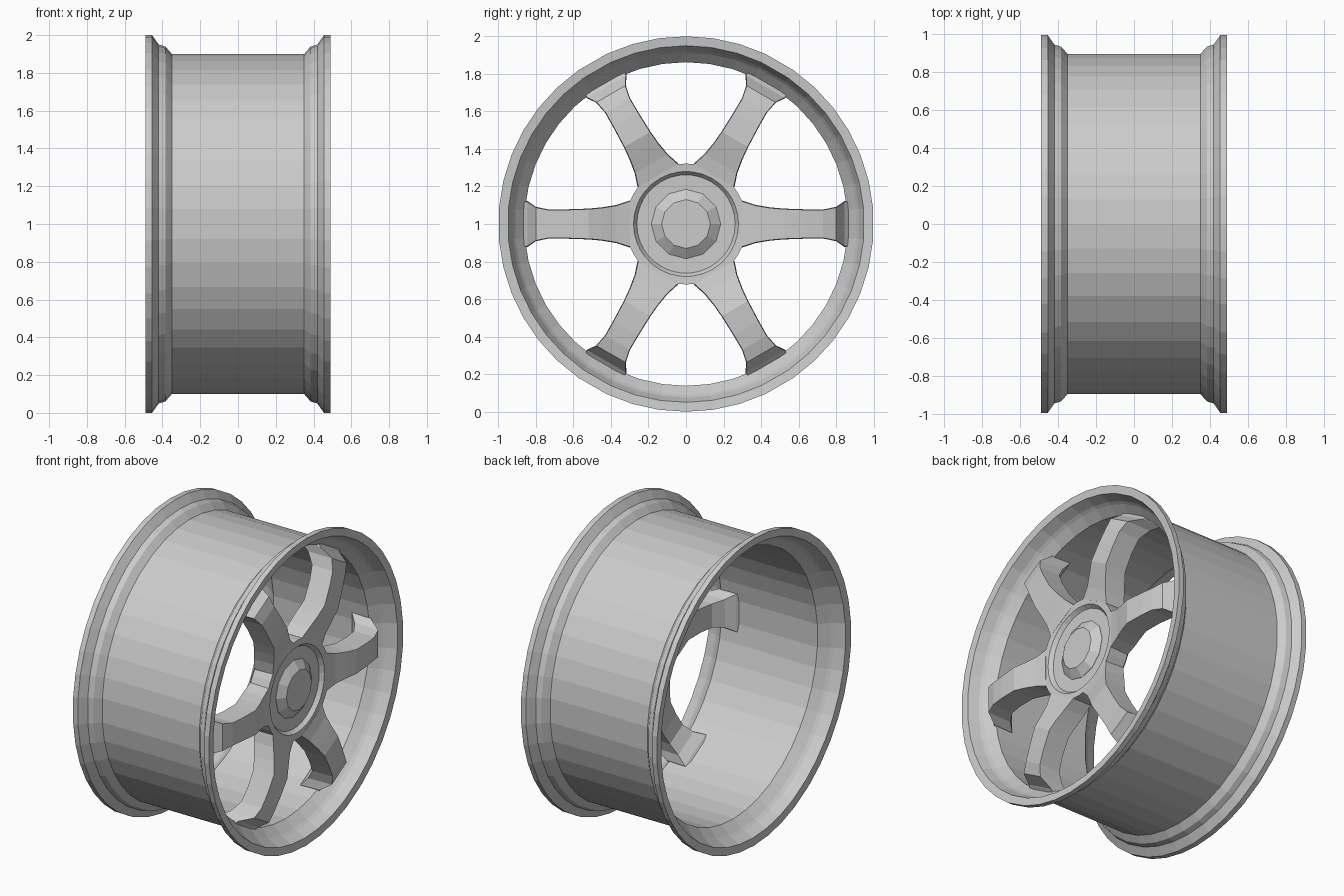
import bpy, bmesh
from math import sin, cos, radians

if "Cube" in bpy.data.objects:
    bpy.data.objects.remove(bpy.data.objects["Cube"])

CZ = 1.0  # axle height


def point(x, r, deg):
    a = radians(deg)
    return (x, r * cos(a), CZ + r * sin(a))


def finish(name, bm):
    bmesh.ops.recalc_face_normals(bm, faces=bm.faces)
    me = bpy.data.meshes.new(name)
    bm.to_mesh(me)
    bm.free()
    ob = bpy.data.objects.new(name, me)
    bpy.context.collection.objects.link(ob)
    return ob


def revolve(name, profile, angles, closed):
    """Turn an (x, r) profile about the axle; open profiles get end caps."""
    bm = bmesh.new()
    rings = [[bm.verts.new(point(x, r, a)) for a in angles] for x, r in profile]
    n = len(angles)
    pairs = list(zip(rings, rings[1:]))
    if closed:
        pairs.append((rings[-1], rings[0]))
    else:
        bm.faces.new(rings[0])
        bm.faces.new(rings[-1])
    for p, q in pairs:
        for i in range(n):
            j = (i + 1) % n
            bm.faces.new((p[i], p[j], q[j], q[i]))
    return finish(name, bm)


# Rim barrel: one wide facet behind each spoke, six across each window
outer = [(0.35, 0.90), (0.385, 0.94), (0.42, 0.95), (0.455, 1.0), (0.49, 1.0)]
inner = [(0.485, 0.95), (0.42, 0.925), (0.40, 0.912), (0.345, 0.862)]
half = outer + inner
profile = half + [(-x, r) for x, r in reversed(half)]
rim_angles = [60 * k + (-5 if i == 0 else 5 + 50 * (i - 1) / 6)
              for k in range(6) for i in range(7)]
revolve("rim_barrel", profile, rim_angles, True)

# Hub disc with a stepped recess
hub_angles = [60 * k + a for k in range(6) for a in (-22, -11, 0, 11, 22, 30)]
revolve("hub", [(0.28, 0.16), (0.28, 0.30), (0.30, 0.322), (0.43, 0.322),
                (0.427, 0.28), (0.402, 0.262), (0.40, 0.17)], hub_angles, False)

# Centre cap
revolve("centre_cap", [(0.38, 0.185), (0.402, 0.185), (0.44, 0.13)],
        [30 * k for k in range(12)], False)

# Spokes: stations of radius, half width, front x, back x
stations = [(0.299, 0.121, 0.43, 0.30), (0.37, 0.098, 0.445, 0.305),
            (0.45, 0.085, 0.47, 0.325), (0.52, 0.079, 0.49, 0.345),
            (0.64, 0.075, 0.483, 0.34), (0.73, 0.074, 0.472, 0.325),
            (0.80, 0.088, 0.45, 0.28), (0.845, 0.118, 0.37, 0.23),
            (0.872, 0.122, 0.345, 0.21)]
for k in range(6):
    a = radians(60 * k)
    bm = bmesh.new()
    rows = []
    for r, w, xf, xb in stations:
        rows.append([bm.verts.new((x, r * cos(a) - t * sin(a), CZ + r * sin(a) + t * cos(a)))
                     for x, t in ((xf, -w), (xf, w), (xb, w * 1.04), (xb, -w * 1.04))])
    for p, q in zip(rows, rows[1:]):
        for i in range(4):
            j = (i + 1) % 4
            bm.faces.new((p[i], p[j], q[j], q[i]))
    bm.faces.new(rows[0])
    bm.faces.new(rows[-1])
    finish("spoke_%d" % (k + 1), bm)
